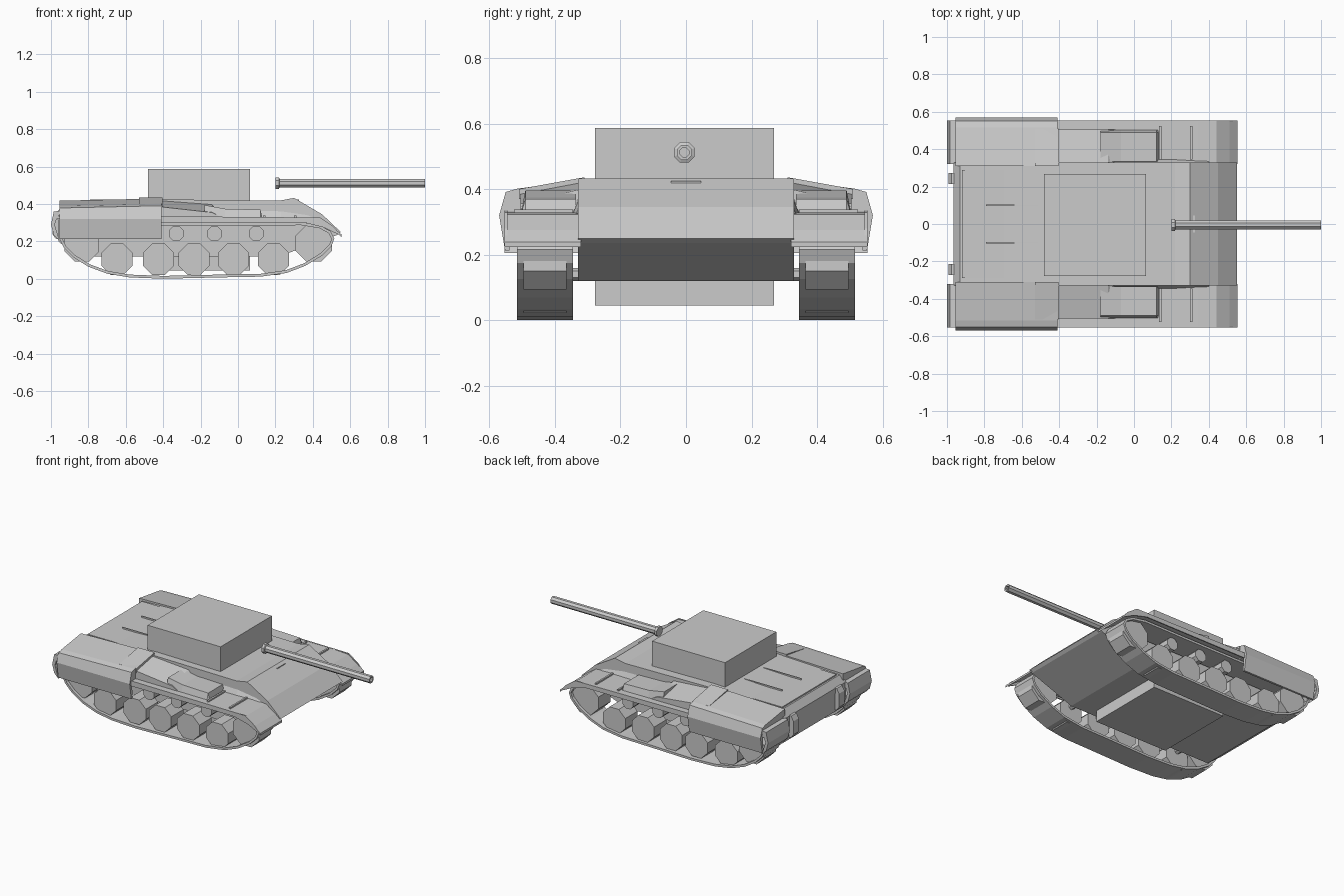
import bpy, bmesh, math
from mathutils import Vector

if "Cube" in bpy.data.objects:
    bpy.data.objects.remove(bpy.data.objects["Cube"])


def finish(name, bm):
    bmesh.ops.recalc_face_normals(bm, faces=bm.faces[:])
    me = bpy.data.meshes.new(name)
    bm.to_mesh(me)
    bm.free()
    ob = bpy.data.objects.new(name, me)
    bpy.context.collection.objects.link(ob)
    return ob


def loft(name, sections):
    """Closed solid through matching rings of points."""
    bm = bmesh.new()
    rings = [[bm.verts.new(p) for p in s] for s in sections]
    n = len(rings[0])
    for a, b in zip(rings, rings[1:]):
        for i in range(n):
            j = (i + 1) % n
            bm.faces.new((a[i], a[j], b[j], b[i]))
    bm.faces.new(rings[0])
    bm.faces.new(rings[-1][::-1])
    return finish(name, bm)


def side_profile(name, pts, y0, y1):
    return loft(name, [[(x, y, z) for x, z in pts] for y in (y0, y1)])


def box(name, x0, x1, y0, y1, z0, z1):
    return side_profile(name, [(x0, z0), (x1, z0), (x1, z1), (x0, z1)], y0, y1)


def disc(name, x, z, r, y0, y1, sides=8, chamfer=0.0):
    def ring(y, k):
        return [(x + k * math.cos(math.tau * (i + .5) / sides), y,
                 z + k * math.sin(math.tau * (i + .5) / sides)) for i in range(sides)]
    lo, hi = sorted((y0, y1))
    return loft(name, [ring(lo, r), ring(hi, r)])


def sheet(pts, t):
    """Open polyline thickened downwards by t."""
    return pts + [(x, z - t) for x, z in reversed(pts)]


def band(name, pts, t, y0, y1):
    """Closed hollow loop of rectangular section."""
    bm = bmesh.new()
    n = len(pts)
    rings = []
    for i in range(n):
        p = Vector(pts[i])
        d = (Vector(pts[(i + 1) % n]) - Vector(pts[i - 1])).normalized()
        q = p + Vector((-d.y, d.x)) * t
        rings.append([bm.verts.new(v) for v in
                      ((p.x, y0, p.y), (p.x, y1, p.y), (q.x, y1, q.y), (q.x, y0, q.y))])
    for i in range(n):
        a, b = rings[i], rings[(i + 1) % n]
        for k in range(4):
            m = (k + 1) % 4
            bm.faces.new((a[k], a[m], b[m], b[k]))
    return finish(name, bm)


# Central hull, with sloped nose and tail
side_profile("hull", [(-.96, .20), (-.86, .12), (.22, .12), (.53, .235), (.55, .25),
                      (.45, .345), (.30, .433), (.22, .418), (-.40, .425), (-.93, .405),
                      (-.965, .36)], -.33, .33)

# Turret block passing through the hull
box("turret", -.48, .065, -.278, .268, .045, .587)

# Barrel with breech collar and hollow muzzle
gun = [(.20, .034), (.218, .034), (.222, .025), (.985, .025), (1.0, .025), (1.0, .015), (.90, .015)]
loft("gun_barrel", [[(x, -.005 + r * math.cos(math.tau * (i + .5) / 8),
                      .512 + r * math.sin(math.tau * (i + .5) / 8)) for i in range(8)]
                    for x, r in gun])

# Deck details
for y in (-.10, .10):
    box("deck_rib", -.79, -.51, y - .003, y + .003, .40, .424)
box("front_slot", .30, .325, -.045, .045, .41, .424)
box("rear_deck_cover", -.92, -.53, -.29, .29, .39, .414)

track = [(-.955, .215), (-.93, .165), (-.88, .115), (-.80, .065), (-.70, .028), (-.58, .008),
         (-.40, .001), (-.10, .008), (.12, .012), (.26, .032), (.36, .07), (.45, .125),
         (.50, .175), (.515, .215), (.495, .255), (.44, .285), (.34, .302), (.0, .30),
         (-.42, .30), (-.80, .295), (-.90, .275), (-.94, .25)]

for s, side in ((1, "left"), (-1, "right")):
    # Running gear
    band("track_" + side, track, .015, s * .345, s * .515)
    for x in (-.647, -.425, -.235, -.025, .19):
        disc("road_wheel_" + side, x, .105, .09, s * .365, s * .495)
        disc("wheel_axle_" + side, x, .14, .02, s * .32, s * .37, 6)
    disc("drive_wheel_" + side, -.835, .185, .10, s * .365, s * .495)
    disc("idler_wheel_" + side, .405, .19, .105, s * .365, s * .495)
    for x in (-.33, -.125, .098):
        disc("return_roller_" + side, x, .242, .043, s * .365, s * .48)
        disc("roller_axle_" + side, x, .242, .018, s * .32, s * .37, 6)

    # Fender and its down-turned nose
    side_profile("fender_" + side, sheet([(-.97, .335), (.34, .328), (.44, .322), (.51, .275),
                                         (.553, .238)], .014), s * .32, s * .553)
    side_profile("fender_lip_" + side, [(-.42, .30), (.36, .30), (.46, .275), (.52, .245), (.55, .235),
                                       (.51, .28), (.44, .328), (-.42, .335)], s * .545, s * .553)
    # Rear mudguard, folded to a point
    side_profile("mudguard_" + side, [(-.94, .365), (-.985, .36), (-1.0, .29), (-.985, .235),
                                     (-.955, .205), (-.965, .24), (-.98, .29), (-.965, .335),
                                     (-.94, .345)], s * .32, s * .553)

    # Large rear stowage box, chamfered on the outside
    section = [(.31, .31), (.31, .424), (.515, .395), (.55, .385), (.57, .32),
               (.552, .212), (.538, .212), (.545, .31)]
    loft("side_box_" + side, [[(x, s * y, z + dz * (z > .35)) for y, z in section]
                              for x, dz in ((-.955, -.006), (-.41, .006))])
    # Raised roof edge at the front of the box
    loft("box_shoulder_" + side, [[(x, s * y, z) for y, z in
                                   ((.31, .41), (.31, .436), (.51, .40), (.51, .37))]
                                  for x in (-.53, -.405)])

    # Sloped stowage ahead of the box
    loft("sloped_locker_" + side, [[(x, s * y, z) for y, z in ((.32, .325), (.32, h), (.505, g), (.505, .325))]
                                   for x, h, g in ((-.41, .42, .385), (-.14, .40, .355), (-.10, .36, .335))])
    loft("front_locker_" + side, [[(x, s * y, z) for y, z in ((.335, .32), (.335, h), (.49, h), (.505, .32))]
                                  for x, h in ((-.18, .395), (-.07, .375), (.12, .37), (.13, .33))])
    # Fillet where the hull side meets the deck
    loft("hull_shoulder_" + side, [[(x, s * y, z) for y, z in ((.31, .325), (.31, h), (w, .325))]
                                   for x, h, w in ((-.41, .42, .36), (.23, .41, .345), (.40, .35, .335))])
    # Fender cross straps and hook
    for x in (.135, .30):
        box("fender_strap_" + side, x, x + .012, s * .345, s * .525, .32, .338)
    # Upright exhaust fittings on the tail plate
    side_profile("exhaust_" + side, [(-.955, .21), (-.975, .215), (-.993, .24), (-.993, .33),
                                    (-.975, .36), (-.955, .365)], s * .215, s * .272)
